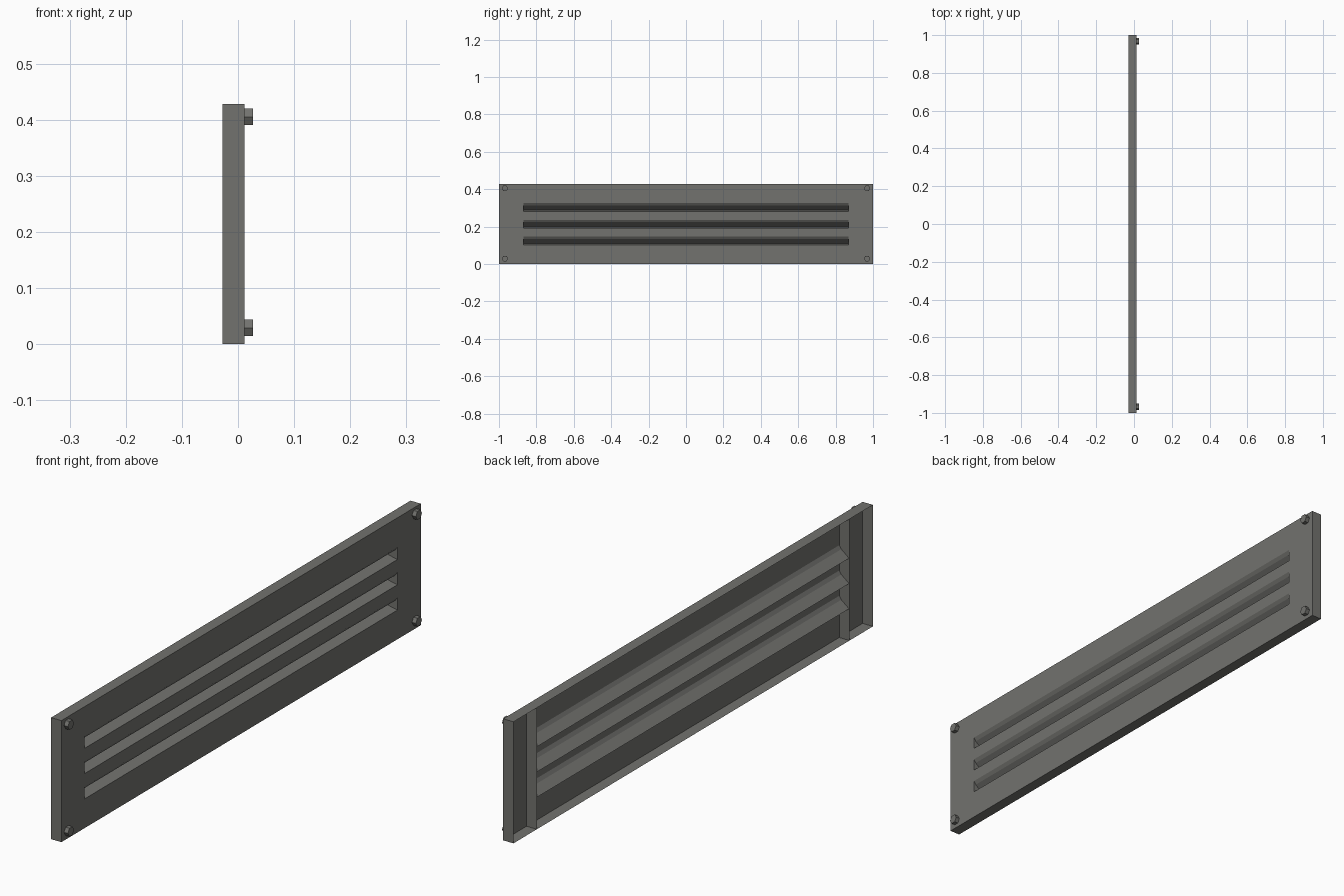
import bpy, bmesh, math
from mathutils import Matrix

cube = bpy.data.objects.get("Cube")
if cube:
    bpy.data.objects.remove(cube, do_unlink=True)

FRONT, BACK = 0.012, -0.028      # plate face and open rear edge
HALF, HEIGHT = 1.0, 0.428        # half length and height of the vent
SLOT_END = 0.87                  # louvres run between the two dividers
SLOT_BASES = (0.103, 0.192, 0.281)

metal = bpy.data.materials.new("Dark grey metal")
metal.use_nodes = True
grey = (0.17, 0.17, 0.158, 1)
metal.diffuse_color = grey
metal.node_tree.nodes["Principled BSDF"].inputs["Base Color"].default_value = grey


def finish(bm, name):
    mesh = bpy.data.meshes.new(name)
    bm.to_mesh(mesh)
    bm.free()
    mesh.materials.append(metal)
    obj = bpy.data.objects.new(name, mesh)
    bpy.context.collection.objects.link(obj)
    return obj


def quad(bm, *points):
    return bm.faces.new([bm.verts.new(p) for p in points])


# Face plate: a folded profile in the middle, flat strips at both ends
bm = bmesh.new()
profile = [(FRONT, 0)]
for z in SLOT_BASES:
    profile += [(FRONT, z), (BACK + 0.002, z + 0.008),
                (FRONT - 0.008, z + 0.032), (FRONT, z + 0.044)]
profile.append((FRONT, HEIGHT))
for (x0, z0), (x1, z1) in zip(profile, profile[1:]):
    quad(bm, (x0, -SLOT_END, z0), (x0, SLOT_END, z0),
         (x1, SLOT_END, z1), (x1, -SLOT_END, z1))
for y0, y1 in ((-HALF, -SLOT_END), (SLOT_END, HALF)):
    quad(bm, (FRONT, y0, 0), (FRONT, y1, 0),
         (FRONT, y1, HEIGHT), (FRONT, y0, HEIGHT))
bmesh.ops.remove_doubles(bm, verts=bm.verts, dist=0.0001)
finish(bm, "louvred_plate")

# Thin sheet rim folded back around the plate
bm = bmesh.new()
corners = [(-HALF, 0), (HALF, 0), (HALF, HEIGHT), (-HALF, HEIGHT)]
for a, b in zip(corners, corners[1:] + corners[:1]):
    quad(bm, (FRONT, *a), (BACK, *a), (BACK, *b), (FRONT, *b))
bmesh.ops.remove_doubles(bm, verts=bm.verts, dist=0.0001)
finish(bm, "rim")

# Dividers that close the ends of the louvres, and the corner bolts
for side, label in ((-1, "front"), (1, "rear")):
    bm = bmesh.new()
    y = side * SLOT_END
    quad(bm, (FRONT, y, 0), (BACK, y, 0), (BACK, y, HEIGHT), (FRONT, y, HEIGHT))
    finish(bm, label + "_divider")

    for z, level in ((0.029, "lower"), (0.405, "upper")):
        bm = bmesh.new()
        # hexagon with its points along the length of the vent
        turn = Matrix.Rotation(math.pi / 2, 4, "Y")
        bmesh.ops.create_cone(bm, cap_ends=True, segments=6, radius1=0.017,
                              radius2=0.017, depth=0.015,
                              matrix=Matrix.Translation((FRONT + 0.0075, side * 0.968, z)) @ turn)
        finish(bm, f"{label}_{level}_bolt")
